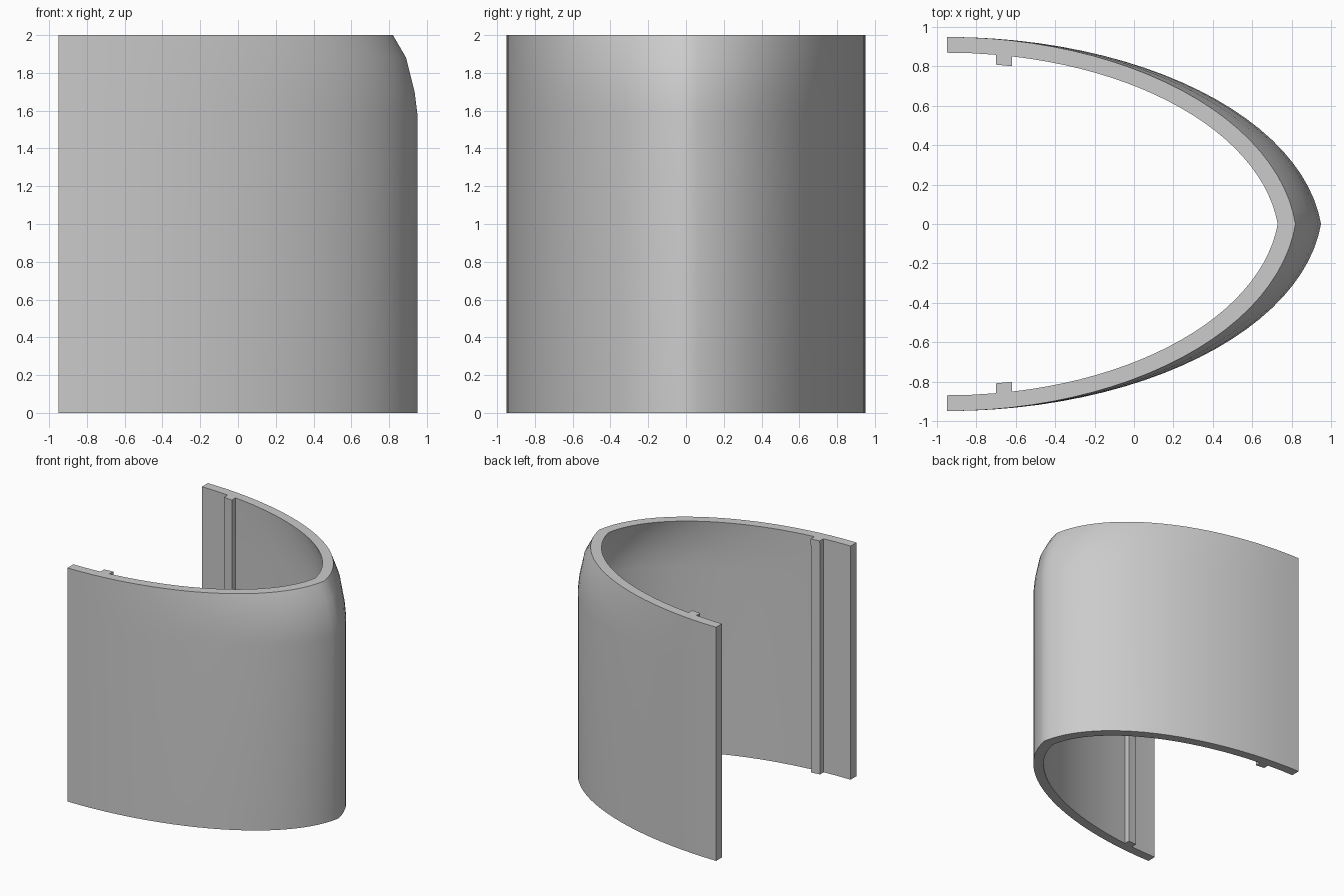
import bpy
import bmesh
import math

cube = bpy.data.objects.get("Cube")
if cube:
    bpy.data.objects.remove(cube, do_unlink=True)

BACK = -0.95           # x of the two open ends
SHARP = 0.1            # how far the nose arc is cut short of a full ellipse
WALL = 0.08
NOSE_WALL = 0.09
RIB_START, RIB_END, RIB_DEPTH = 0.25, 0.33, 0.05
STEPS = 24

# Height and nose position of each ring
RINGS = [(0, 0.95), (1.58, 0.95), (1.70, 0.935), (1.88, 0.89), (2, 0.82)]


def arc(length, half_width):
    """Return the ellipse length and a function giving half width at u."""
    b = half_width + SHARP
    a = length / math.sqrt(1 - (SHARP / b) ** 2)
    return a, lambda u: max(0, b * math.sqrt(1 - (u / a) ** 2) - SHARP)


def sweep(length, half_width, start):
    """Points from u = start to the nose, evenly spaced by angle."""
    a, width = arc(length, half_width)
    t0, t1 = math.asin(start / a), math.asin(length / a)
    points = []
    for i in range(STEPS + 1):
        u = a * math.sin(t0 + (t1 - t0) * i / STEPS)
        points.append((BACK + u, width(u) if i < STEPS else 0))
    return points


def mirrored(points):
    return points + [(x, -y) for x, y in reversed(points[:-1])]


def section(nose):
    """Closed outline of the wall, with a rib inside each side."""
    outer = sweep(nose - BACK, -BACK, 0)
    length = nose - NOSE_WALL - BACK
    half = -BACK - WALL
    width = arc(length, half)[1]
    inner = [(BACK + u, width(u) - depth) for u, depth in (
        (0, 0), (RIB_START / 2, 0), (RIB_START, 0),
        (RIB_START, RIB_DEPTH), (RIB_END, RIB_DEPTH))]
    inner += sweep(length, half, RIB_END)
    return mirrored(outer) + mirrored(inner)[::-1]


# Curved shell lofted through the rings
bm = bmesh.new()
rings = [[bm.verts.new((x, y, z)) for x, y in section(nose)] for z, nose in RINGS]
for low, high in zip(rings, rings[1:]):
    for i in range(len(low)):
        j = (i + 1) % len(low)
        bm.faces.new((low[i], low[j], high[j], high[i]))
bm.faces.new(rings[0])
bm.faces.new(rings[-1])
bmesh.ops.recalc_face_normals(bm, faces=bm.faces)

mesh = bpy.data.meshes.new("curved_shell")
bm.to_mesh(mesh)
bm.free()
shell = bpy.data.objects.new("curved_shell", mesh)
bpy.context.collection.objects.link(shell)

# Plain grey
grey = bpy.data.materials.new("light_grey")
grey.use_nodes = True
colour = (0.6, 0.6, 0.6, 1)
grey.diffuse_color = colour
grey.node_tree.nodes["Principled BSDF"].inputs["Base Color"].default_value = colour
mesh.materials.append(grey)

bpy.ops.object.select_all(action="DESELECT")
shell.select_set(True)
bpy.context.view_layer.objects.active = shell
bpy.ops.object.shade_smooth_by_angle(angle=math.radians(30))
